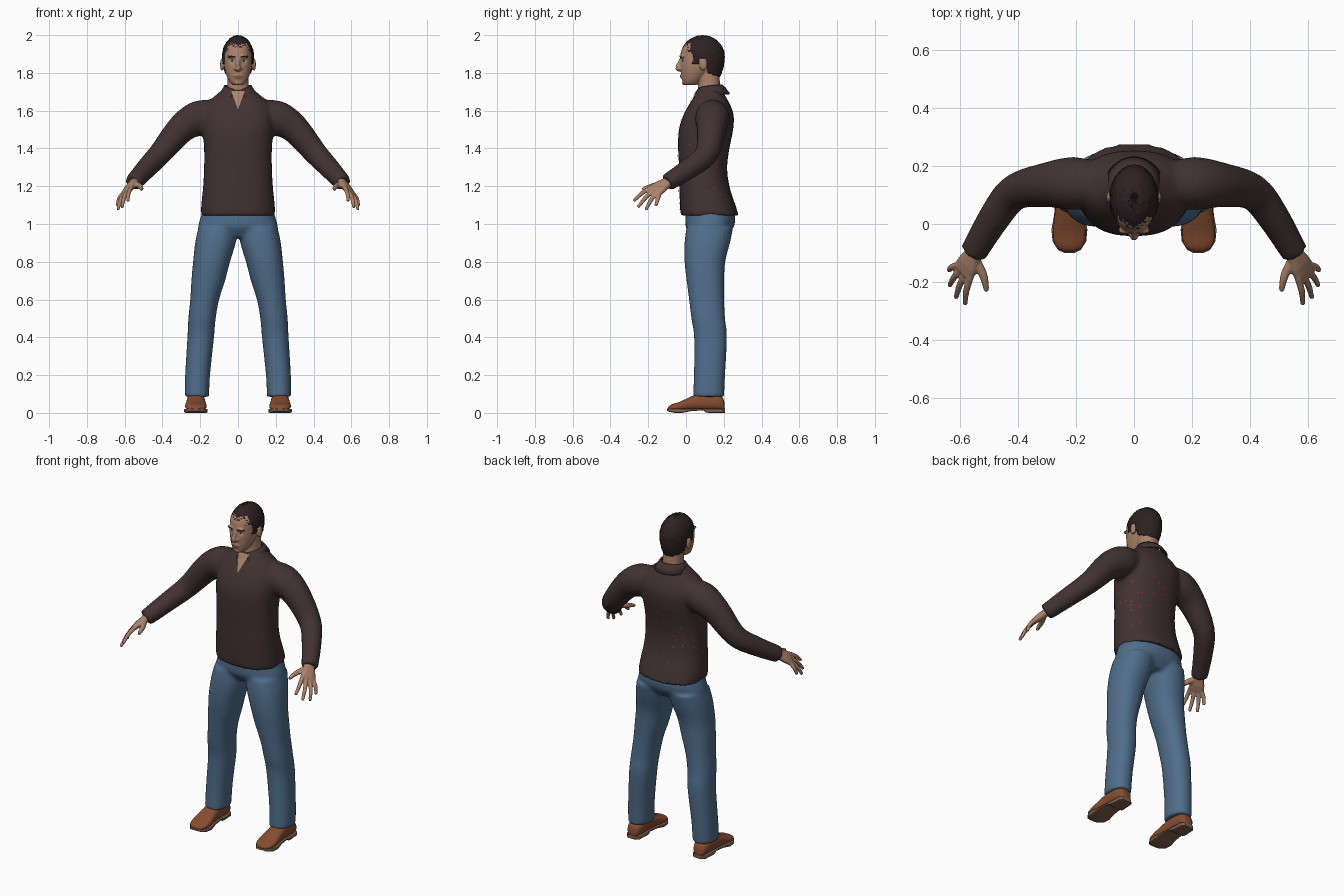
import bpy, bmesh, math, random
from mathutils import Vector, Matrix
from mathutils.bvhtree import BVHTree

cube = bpy.data.objects.get("Cube")
if cube:
    bpy.data.objects.remove(cube, do_unlink=True)
rng = random.Random(4)
X, Y, Z = Vector((1, 0, 0)), Vector((0, 1, 0)), Vector((0, 0, 1))


def material(name, r, g, b):
    m = bpy.data.materials.new(name)
    m.use_nodes = True
    m.diffuse_color = (r, g, b, 1)
    m.node_tree.nodes["Principled BSDF"].inputs["Base Color"].default_value = (r, g, b, 1)
    return m


shirt_mat = material("dark brown cloth", .055, .032, .032)
denim = material("blue denim", .08, .155, .26)
skin = material("skin", .40, .225, .145)
hair_mat = material("dark hair", .027, .015, .017)
leather = material("brown leather", .24, .075, .03)
sole_mat = material("tan sole", .21, .115, .075)
eye_mat = material("grey blue eye", .28, .36, .4)
lip_mat = material("lip", .27, .12, .09)
red = material("red thread", .22, .03, .045)


def smooth_rows(rows, k=4):
    """Catmull-Rom interpolation between rows of numbers."""
    rows = [Vector(r) for r in rows]
    out = []
    for i in range(len(rows) - 1):
        b, c = rows[i], rows[i + 1]
        a, d = rows[max(i - 1, 0)], rows[min(i + 2, len(rows) - 1)]
        for j in range(k):
            t = j / k
            out.append(b + (c - a) * (t / 2) + (a * 2 - b * 5 + c * 4 - d) * (t * t / 2)
                       + (b * 3 - a - c * 3 + d) * (t ** 3 / 2))
    return out + [rows[-1]]


def oval(c, u, v, e=2.0, n=28):
    pts = []
    for i in range(n):
        a = math.tau * i / n
        co, si = math.cos(a), math.sin(a)
        pts.append(Vector(c) + u * math.copysign(abs(co) ** (2 / e), co)
                   + v * math.copysign(abs(si) ** (2 / e), si))
    return pts


def loft(bm, rings):
    loops = [[bm.verts.new(p) for p in r] for r in rings]
    n = len(loops[0])
    for a, b in zip(loops, loops[1:]):
        for i in range(n):
            bm.faces.new((a[i], a[(i + 1) % n], b[(i + 1) % n], b[i]))
    bm.faces.new(loops[0][::-1])
    bm.faces.new(loops[-1])


def stack(bm, rows, e=2.2):
    """Horizontal ovals from rows of z, x min, x max, y min, y max."""
    loft(bm, [oval(((a + b) / 2, (c + d) / 2, z), X * (b - a) / 2, Y * (d - c) / 2, e)
              for z, a, b, c, d in [tuple(r) for r in smooth_rows([[*r] for r in rows])]])


def tube(bm, rows, side=1):
    """Round tube through rows of x, y, z, radius."""
    pts = smooth_rows(rows)
    for p in pts:
        p[0] *= side
    rings = []
    for i, p in enumerate(pts):
        t = (pts[min(i + 1, len(pts) - 1)].xyz - pts[max(i - 1, 0)].xyz).normalized()
        u = t.cross(Z).normalized()
        rings.append(oval(p.xyz, u * p[3], u.cross(t) * p[3], n=20))
    loft(bm, rings)


def ball(bm, centre, size):
    bmesh.ops.create_uvsphere(bm, u_segments=24, v_segments=16, radius=1,
                              matrix=Matrix.Translation(centre) @ Matrix.Diagonal((*size, 1)))


def finish(name, bm, *mats, voxel=0, soften=0, angle=180):
    """Make the object; fuse overlapping volumes when a voxel size is given."""
    bmesh.ops.recalc_face_normals(bm, faces=bm.faces)
    mesh = bpy.data.meshes.new(name)
    bm.to_mesh(mesh)
    bm.free()
    ob = bpy.data.objects.new(name, mesh)
    bpy.context.collection.objects.link(ob)
    bpy.ops.object.select_all(action='DESELECT')
    ob.select_set(True)
    bpy.context.view_layer.objects.active = ob
    if voxel:
        m = ob.modifiers.new("fuse", 'REMESH')
        m.mode, m.voxel_size = 'VOXEL', voxel
        s = ob.modifiers.new("soften", 'SMOOTH')
        s.factor, s.iterations = .5, soften
        for mod in ("fuse", "soften"):
            bpy.ops.object.modifier_apply(modifier=mod)
    for m in mats:
        ob.data.materials.append(m)
    bpy.ops.object.shade_smooth_by_angle(angle=math.radians(angle))
    return ob


def patch(name, target, shape, mat, lift=.003, nu=10, nv=12):
    """Thin plate laid on the front of a target; shape maps u, v to x, z."""
    me = target.data
    tree = BVHTree.FromPolygons([v.co for v in me.vertices], [p.vertices[:] for p in me.polygons])
    bm = bmesh.new()
    grid = []
    for j in range(nv + 1):
        row = []
        for i in range(nu + 1):
            x, z = shape(2 * i / nu - 1, j / nv)
            hit = tree.ray_cast(Vector((x, -1, z)), Y)[0]
            row.append(bm.verts.new((x, hit.y - lift, z)) if hit else None)
        grid.append(row)
    for a, b in zip(grid, grid[1:]):
        for i in range(nu):
            q = (a[i], a[i + 1], b[i + 1], b[i])
            if all(q):
                bm.faces.new(q)
    return finish(name, bm, mat)


# Shirt: torso and both sleeves fused
bm = bmesh.new()
torso = [(1.045, .197, -.03, .28), (1.1, .195, -.032, .262), (1.2, .185, -.036, .23),
         (1.3, .18, -.037, .218), (1.4, .18, -.042, .23), (1.5, .188, -.038, .25),
         (1.58, .19, -.012, .252), (1.64, .165, .02, .23), (1.68, .12, .045, .207),
         (1.715, .08, .06, .19)]
stack(bm, [(z, -r, r, a, b) for z, r, a, b in torso], 2.4)
for s in (-1, 1):
    tube(bm, [(.12, .14, 1.585, .075), (.21, .14, 1.56, .092), (.3, .135, 1.505, .078),
              (.41, .11, 1.375, .063), (.48, .025, 1.3, .056), (.555, -.1, 1.218, .047)], s)
shirt = finish("shirt", bm, shirt_mat, red, voxel=.011, soften=6)
for f in shirt.data.polygons:
    c = f.center
    zone = abs(c.x) < .21 and 1.15 < c.z < 1.5 and (abs(c.x) > .14 or c.y > .15)
    if zone and rng.random() < .02:
        f.material_index = 1
patch("shirt_placket", shirt, lambda u, v: (u * .015, 1.055 + .55 * v), shirt_mat, .004)
patch("neck_opening", shirt, lambda u, v: (u * .036 * v, 1.605 + .1 * v), skin, .005)

# Collar: folded band, open at the front
bm = bmesh.new()
rows = []
for i in range(41):
    t = i / 20 - 1
    front = abs(t) ** 3
    rows.append([])
    for gap, rx, ry, z in ((.3, .072, .068, 1.738 - .025 * front),
                           (.4, .083, .085, 1.722 - .035 * front),
                           (.5, .104, .108, 1.69 - .055 * front)):
        a = t * (math.pi - gap)
        rows[-1].append(bm.verts.new((rx * math.sin(a), .125 + ry * math.cos(a), z)))
for a, b in zip(rows, rows[1:]):
    for i in range(2):
        bm.faces.new((a[i], a[i + 1], b[i + 1], b[i]))
collar = finish("collar", bm, shirt_mat, angle=50)
collar.modifiers.new("thickness", 'SOLIDIFY').thickness = .008

# Trousers: hips and legs fused
bm = bmesh.new()
stack(bm, [(.93, -.14, .14, .035, .21), (.98, -.207, .207, 0, .25),
           (1.03, -.2, .2, -.004, .262), (1.08, -.185, .185, 0, .25)])
leg = [(.085, .153, .282, .036, .202), (.2, .148, .28, .042, .207), (.4, .127, .268, .043, .217),
       (.5, .118, .263, .028, .207), (.6, .1, .253, .016, .202), (.7, .068, .247, .003, .202),
       (.8, .042, .238, -.008, .208), (.9, .012, .227, -.008, .233), (.98, .003, .21, .002, .25)]
for s in (-1, 1):
    stack(bm, [(z, min(s * a, s * b), max(s * a, s * b), c, d) for z, a, b, c, d in leg])
finish("trousers", bm, denim, voxel=.011, soften=5)

# Head: skull, jaw, neck, nose and ears fused
bm = bmesh.new()
skull = [(1.735, .026, -.008, .05), (1.75, .043, -.018, .075), (1.785, .06, -.024, .11),
         (1.83, .073, -.028, .155), (1.88, .076, -.031, .183), (1.93, .072, -.021, .185),
         (1.965, .055, .01, .165), (1.98, .03, .05, .13)]
stack(bm, [(z, -r, r, a, b) for z, r, a, b in skull])
stack(bm, [(1.66, -.064, .064, .06, .185), (1.74, -.057, .057, .065, .18),
           (1.85, -.056, .056, .06, .175)])
tube(bm, [(0, -.02, 1.885, .009), (0, -.036, 1.85, .01), (0, -.046, 1.826, .013),
          (0, -.03, 1.816, .012)])
ball(bm, (0, -.017, 1.783), (.026, .013, .016))
ball(bm, (0, -.008, 1.748), (.022, .013, .014))
for s in (-1, 1):
    ball(bm, (s * .012, -.031, 1.823), (.01, .012, .009))
    ball(bm, (s * .03, -.022, 1.887), (.026, .013, .008))
    ball(bm, (s * .084, .092, 1.845), (.011, .021, .034))
head = finish("head", bm, skin, voxel=.005, soften=3)
for v in head.data.vertices:
    d = ((abs(v.co.x) - .031) ** 2 + (v.co.z - 1.863) ** 2) / .014 ** 2
    if v.co.y < .04:
        v.co.y += .009 * math.exp(-d)

# Face details laid on the head
for s, side in ((-1, "right"), (1, "left")):
    patch(side + "_eye", head, lambda u, v: (s * .031 + u * .013, 1.863 + (v - .5) * .012
          * math.sqrt(1.05 - u * u)), eye_mat, .002)
    patch(side + "_pupil", head, lambda u, v: (s * .031 + u * .005, 1.863 + (v - .5) * .01
          * math.sqrt(1.05 - u * u)), hair_mat, .003)
    patch(side + "_eyebrow", head, lambda u, v: (s * (.033 + u * .019), 1.884 - u * u * .004
          + v * .007), hair_mat, .002)
patch("lips", head, lambda u, v: (u * .024, 1.781 + (v - .5) * .015 * (1.1 - u * u)), lip_mat, .002)


# Hair: cap trimmed along the hairline, lightly tousled
def hairline(y):
    for limit, z in ((-.002, 1.935), (.035, 1.91), (.065, 1.85), (.112, 1.872)):
        if y < limit:
            return z
    return 1.805 - (y - .11) * .4


bm = bmesh.new()
bmesh.ops.create_uvsphere(bm, u_segments=72, v_segments=56, radius=1)
for v in bm.verts:
    n = v.co.copy()
    v.co = Vector((n.x * .084, .088 + n.y * .117, 1.885 + n.z * (.113 if n.z > 0 else .17)))
bmesh.ops.delete(bm, geom=[f for f in bm.faces if f.calc_center_median().z
                           < hairline(f.calc_center_median().y)], context='FACES')
for v in bm.verts:
    v.co += (v.co - Vector((0, .088, 1.885))).normalized() * rng.uniform(-.002, .002)
hair = finish("hair", bm, hair_mat, angle=60)
hair.modifiers.new("thickness", 'SOLIDIFY').thickness = .012

# Hands: palm, four fingers and thumb fused
wrist = Vector((.53, -.062, 1.245))
knuckles = [Vector((.56, -.19, 1.198)), Vector((.613, -.135, 1.158))]
tips = [(.583, -.277, 1.122), (.614, -.255, 1.088), (.636, -.213, 1.075), (.638, -.16, 1.095)]
for s, side in ((-1, "right"), (1, "left")):
    bm = bmesh.new()
    middle = (knuckles[0] + knuckles[1]) / 2
    w = (knuckles[1] - knuckles[0]).normalized()
    t = w.cross(middle - wrist).normalized()
    palm = [oval(wrist.lerp(middle, f), w * a, t * b, 2.4)
            for f, a, b in ((0, .03, .023), (.45, .033, .022), (.75, .043, .021), (1.05, .047, .015))]
    loft(bm, [[Vector((p.x * s, p.y, p.z)) for p in r] for r in palm])
    for i, tip in enumerate(tips):
        base = knuckles[0].lerp(knuckles[1], .06 + i * .29)
        start, bend = base.lerp(middle, .1), base.lerp(Vector(tip), .5) + Vector((.006, 0, .005))
        tube(bm, [(*start, .0125), (*bend, .0115), (*tip, .0085)], s)
    tube(bm, [(.55, -.115, 1.215, .016), (.523, -.17, 1.203, .015), (.513, -.205, 1.193, .012),
              (.509, -.232, 1.182, .009)], s)
    finish(side + "_hand", bm, skin, voxel=.005, soften=3)

# Shoes: leather upper and separate sole with heel
upper = [(.203, .025, .06), (.19, .038, .085), (.15, .047, .1), (.08, .048, .104), (.03, .051, .088),
         (-.03, .057, .06), (-.07, .05, .047), (-.088, .034, .038), (-.096, .015, .028)]
sole = [(.206, .026, 0), (.19, .042, 0), (.12, .047, 0), (.105, .046, .002), (.095, .045, .013),
        (.03, .051, .01), (-.02, .06, 0), (-.06, .056, 0), (-.09, .037, .006), (-.1, .015, .011)]
for s, side in ((-1, "right"), (1, "left")):
    bm = bmesh.new()
    loft(bm, [oval((s * .223, y, (h + .012) / 2), X * r, Z * (h - .012) / 2, 2.5)
              for y, r, h in smooth_rows(upper)])
    finish(side + "_shoe", bm, leather, angle=60)
    bm = bmesh.new()
    loft(bm, [oval((s * .223, y, (z + .022) / 2), X * (r + .002), Z * (.022 - z) / 2, 8)
              for y, r, z in sole])
    finish(side + "_sole", bm, sole_mat, angle=40)
